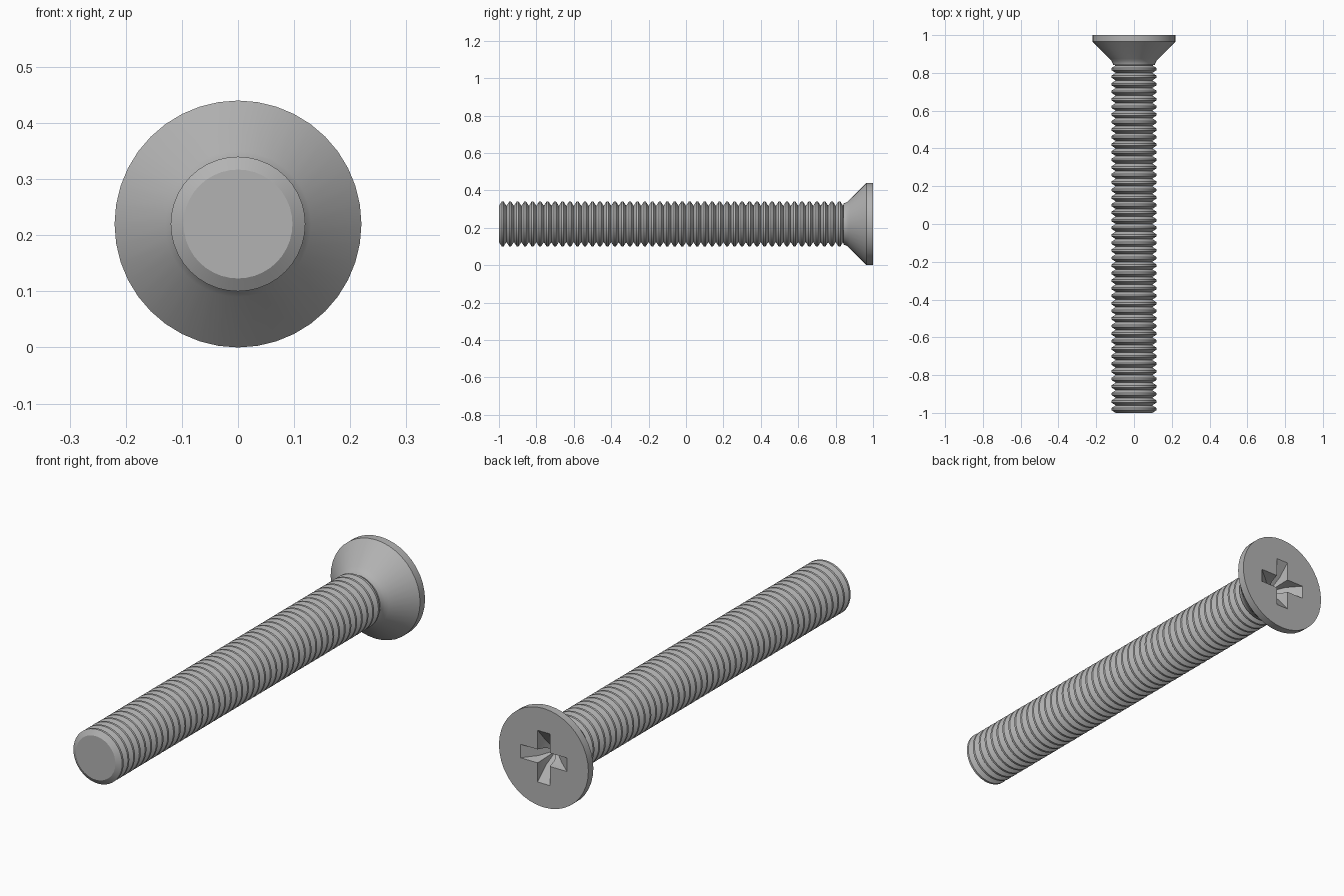
import bpy, bmesh, math

cube = bpy.data.objects.get("Cube")
if cube:
    bpy.data.objects.remove(cube, do_unlink=True)

SIDES = 40
AXIS_Z = 0.22

steel = bpy.data.materials.new("grey steel")
steel.use_nodes = True
grey = (0.45, 0.45, 0.45, 1)
steel.diffuse_color = grey
steel.node_tree.nodes["Principled BSDF"].inputs["Base Color"].default_value = grey


def lathe(bm, profile):
    """Turn (radius, y) points around the screw axis; return the rings."""
    rings = []
    for r, y in profile:
        ring = []
        for i in range(SIDES):
            a = math.tau * i / SIDES
            ring.append(bm.verts.new((r * math.cos(a), y, AXIS_Z + r * math.sin(a))))
        rings.append(ring)
    for a, b in zip(rings, rings[1:]):
        join(bm, a, b)
    return rings


def join(bm, a, b):
    n = len(a)
    for i in range(n):
        j = (i + 1) % n
        bm.faces.new((a[i], a[j], b[j], b[i]))


def loop_edges(bm, ring):
    out = []
    for i, v in enumerate(ring):
        w = ring[(i + 1) % len(ring)]
        out.append(bm.edges.get((v, w)) or bm.edges.new((v, w)))
    return out


def cross(bm, reach, half, y):
    """Outline of a plus sign facing along the axis."""
    ring = []
    for k in range(4):
        c, s = round(math.cos(k * math.pi / 2)), round(math.sin(k * math.pi / 2))
        for u, v in ((reach, -half), (reach, half), (half, half)):
            ring.append(bm.verts.new((u * c - v * s, y, AXIS_Z + u * s + v * c)))
    return ring


def finish(bm, name):
    bmesh.ops.recalc_face_normals(bm, faces=bm.faces)
    mesh = bpy.data.meshes.new(name)
    bm.to_mesh(mesh)
    bm.free()
    mesh.materials.append(steel)
    obj = bpy.data.objects.new(name, mesh)
    bpy.context.collection.objects.link(obj)
    bpy.ops.object.select_all(action="DESELECT")
    obj.select_set(True)
    bpy.context.view_layer.objects.active = obj
    bpy.ops.object.shade_smooth_by_angle(angle=math.radians(25))


# Threaded shaft: a row of ridges with narrow flat crests
ROOT, CREST, PITCH, TURNS = 0.097, 0.12, 0.04, 46
profile = []
for i in range(TURNS):
    y = -1 + i * PITCH
    profile += [(ROOT, y), (CREST, y + 0.015), (CREST, y + 0.025)]
profile.append((ROOT, -1 + TURNS * PITCH))
bm = bmesh.new()
rings = lathe(bm, profile)
bm.faces.new(rings[0])
finish(bm, "threaded_shaft")

# Countersunk head with a filleted neck and a thin rim
bm = bmesh.new()
rings = lathe(bm, [(ROOT, 0.84), (0.11, 0.842), (0.113, 0.852), (0.119, 0.863),
                   (0.13, 0.875), (0.22, 0.965), (0.22, 1.0)])

# Cross recess: sloped arm ends running down to a central point
outer = cross(bm, 0.115, 0.03, 1.0)
middle = cross(bm, 0.057, 0.022, 0.955)
join(bm, outer, middle)
tip = bm.verts.new((0, 0.91, AXIS_Z))
for i, v in enumerate(middle):
    bm.faces.new((v, middle[(i + 1) % len(middle)], tip))

# Flat face between the rim and the recess
bmesh.ops.triangle_fill(bm, use_beauty=True, normal=(0, 1, 0),
                        edges=loop_edges(bm, rings[-1]) + loop_edges(bm, outer))
finish(bm, "countersunk_head")
